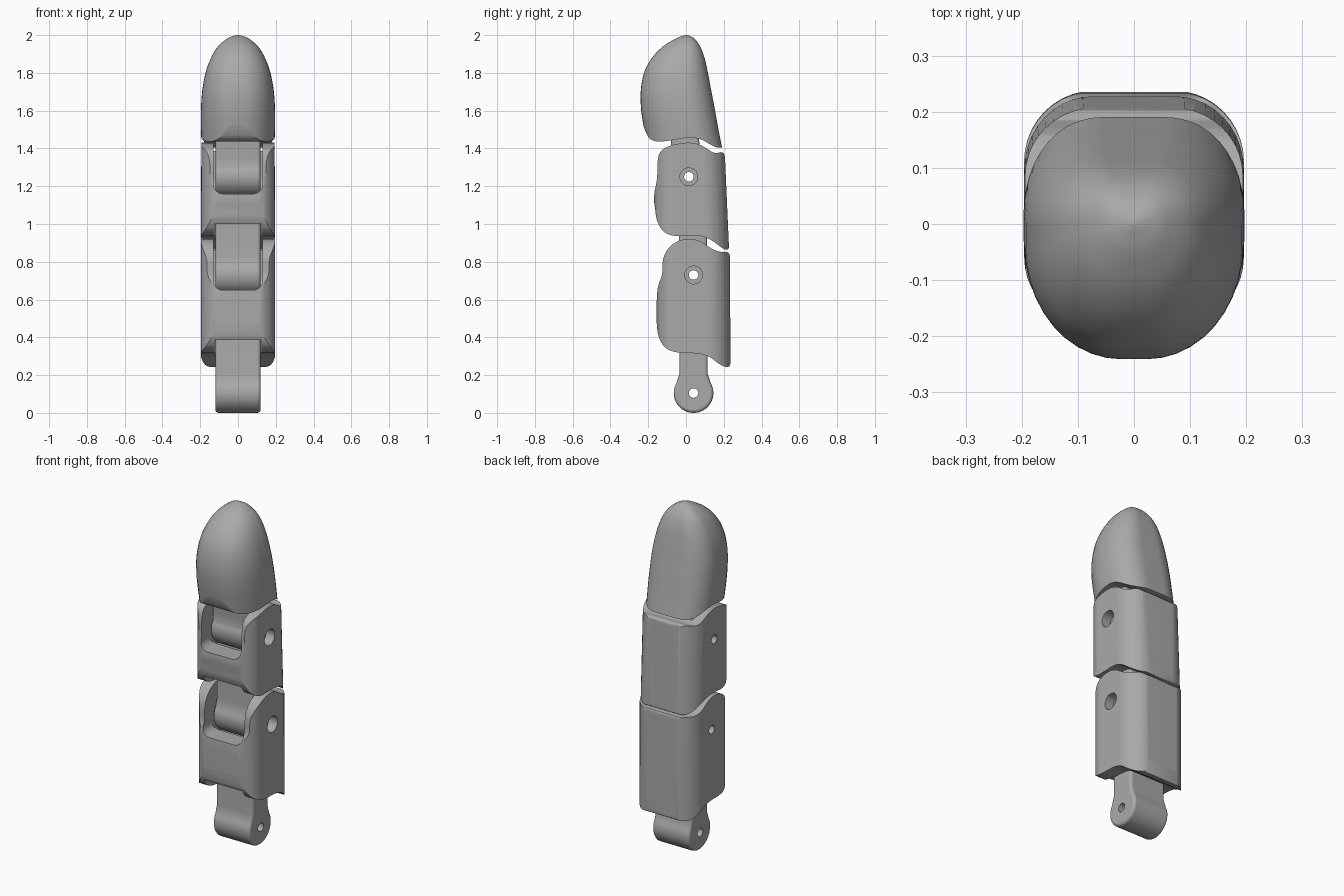
import bpy, bmesh, math
from mathutils import Vector

if "Cube" in bpy.data.objects:
    bpy.data.objects.remove(bpy.data.objects["Cube"])

grey = bpy.data.materials.new("plain_grey")
grey.use_nodes = True
grey.diffuse_color = (0.4, 0.4, 0.4, 1)
grey.node_tree.nodes["Principled BSDF"].inputs["Base Color"].default_value = (0.4, 0.4, 0.4, 1)


def skin(name, rings):
    """Bridge a stack of equal rings and cap both ends."""
    bm = bmesh.new()
    rows = [[bm.verts.new(p) for p in ring] for ring in rings]
    n = len(rows[0])
    for a, b in zip(rows, rows[1:]):
        for i in range(n):
            j = (i + 1) % n
            bm.faces.new((a[i], a[j], b[j], b[i]))
    bm.faces.new(rows[0])
    bm.faces.new(rows[-1])
    bmesh.ops.recalc_face_normals(bm, faces=bm.faces)
    mesh = bpy.data.meshes.new(name)
    bm.to_mesh(mesh)
    bm.free()
    mesh.materials.append(grey)
    ob = bpy.data.objects.new(name, mesh)
    bpy.context.collection.objects.link(ob)
    return ob


def prism(name, outline, x0, x1):
    """Side outline (y, z) pulled across x."""
    return skin(name, [[(x, y, z) for y, z in outline] for x in (x0, x1)])


def soften(pts, reach=0.02, rounds=2):
    """Cut corners of a closed outline, leaving long runs straight."""
    pts = [Vector(p) for p in pts]
    for _ in range(rounds):
        out = []
        for a, b in zip(pts, pts[1:] + pts[:1]):
            d = b - a
            step = d * min(0.25, reach / d.length)
            out += [a + step, b - step]
        pts, reach = out, reach / 3
    return pts


def ring(z, yf, yb, hw, front, back, steps=10):
    """Rounded section; front and back give corner size as shares of width and depth."""
    pts = []
    depth = yb - yf
    for sx, sy, (fx, fy) in ((1, 1, back), (-1, 1, back), (-1, -1, front), (1, -1, front)):
        rx, ry = hw * fx, depth * fy
        cx = sx * (hw - rx)
        cy = yb - ry if sy > 0 else yf + ry
        arc = [i / steps * math.pi / 2 for i in range(steps + 1)]
        if sx * sy < 0:
            arc.reverse()
        pts += [(cx + sx * rx * math.cos(a), cy + sy * ry * math.sin(a), z) for a in arc]
    return pts


def spline(rows, n=5):
    """Smooth curve through the rows."""
    out = []
    rows = [Vector(r) for r in rows]
    for i in range(len(rows) - 1):
        p0, p1, p2 = rows[max(i - 1, 0)], rows[i], rows[i + 1]
        p3 = rows[min(i + 2, len(rows) - 1)]
        for k in range(n):
            t = k / n
            out.append(0.5 * (2 * p1 + (p2 - p0) * t + (2 * p0 - 5 * p1 + 4 * p2 - p3) * t * t
                              + (3 * p1 - p0 - 3 * p2 + p3) * t ** 3))
    return out + [rows[-1]]


def circle(y, z, r, n=40):
    return [(y + r * math.cos(2 * math.pi * i / n), z + r * math.sin(2 * math.pi * i / n))
            for i in range(n)]


def apply_mod(ob, kind, **settings):
    mod = ob.modifiers.new(kind.lower(), kind)
    for key, value in settings.items():
        setattr(mod, key, value)
    bpy.context.view_layer.objects.active = ob
    bpy.ops.object.modifier_apply(modifier=mod.name)


def carve(ob, tool, operation="DIFFERENCE"):
    apply_mod(ob, "BOOLEAN", object=tool, operation=operation, solver="EXACT")
    bpy.data.objects.remove(tool)


def finish(ob):
    bpy.ops.object.select_all(action="DESELECT")
    ob.select_set(True)
    bpy.context.view_layer.objects.active = ob
    bpy.ops.object.shade_smooth_by_angle(angle=math.radians(32))
    ob.modifiers.new("even_shading", "WEIGHTED_NORMAL").keep_sharp = True


def lug(name, y, z, top, lean=0.0):
    """Round hinge eye with a shank that runs up into the part above."""
    r, half = 0.105, 0.075
    arc = [math.radians(a) for a in range(30, -211, -8)]
    pts = [(y + lean + half, top), (y + half + lean * 0.4, z + 0.10)]
    pts += [(y + r * math.cos(a), z + r * math.sin(a)) for a in arc]
    pts += [(y - half + lean * 0.4, z + 0.10), (y + lean - half, top)]
    ob = prism(name, pts, -0.12, 0.12)
    apply_mod(ob, "BEVEL", width=0.018, segments=4, angle_limit=math.radians(50))
    carve(ob, prism("pin_cutter", circle(y, z, 0.025), -0.3, 0.3))
    finish(ob)


def segment(name, rows, outline, hinge, slot_floor, arch):
    """Hollow-topped finger segment: tube trimmed by its side outline, then slotted."""
    y, z = hinge
    ob = skin(name, [ring(*row, front=(0.58, 0.28), back=(0.64, 0.32)) for row in rows])
    carve(ob, prism("side_cutter", soften(outline), -0.4, 0.4), "INTERSECT")
    # front slot with rounded lower corners
    w, c = 0.13, 0.05
    u = [(w, z + 0.5), (-w, z + 0.5)]
    for sx, start in ((-1, 180), (1, 270)):
        u += [(sx * (w - c) + c * math.cos(math.radians(start + a)),
               slot_floor + c + c * math.sin(math.radians(start + a))) for a in range(0, 91, 15)]
    carve(ob, skin("slot_cutter", [[(px, py, pz) for px, pz in u] for py in (-0.4, y)]))
    # round seat for the hinge eye, open at the top
    seat = [(y + 0.113 * math.cos(math.radians(a)), z + 0.113 * math.sin(math.radians(a)))
            for a in range(-180, 1, 6)]
    seat += [(y + 0.113, z + 0.5), (y - 0.113, z + 0.5)]
    carve(ob, prism("seat_cutter", seat, -0.1295, 0.1295))
    # pin hole, wider on one side
    carve(ob, prism("pin_cutter", circle(y, z, 0.025), -0.4, 0.4))
    carve(ob, prism("bore_cutter", circle(y, z, 0.047), 0.14, 0.4))
    # relief in front of the shank below
    box = [(-0.4, arch - 0.3), (-0.02, arch - 0.3), (-0.02, arch), (-0.4, arch)]
    carve(ob, prism("relief_cutter", box, -0.125, 0.125))
    finish(ob)


# lower segment
segment("lower_segment",
        [(0.15, -0.158, 0.238, 0.196), (1.0, -0.158, 0.236, 0.196)],
        [(0.235, 0.3), (0.233, 0.855), (0.18, 0.85), (0.13, 0.872), (0.085, 0.905), (0.035, 0.922),
         (-0.03, 0.917), (-0.085, 0.885), (-0.12, 0.83), (-0.125, 0.78), (-0.125, 0.73),
         (-0.147, 0.68), (-0.155, 0.62), (-0.155, 0.45), (-0.142, 0.39), (-0.11, 0.34),
         (-0.05, 0.318), (0.07, 0.315), (0.125, 0.298), (0.17, 0.262), (0.205, 0.243), (0.235, 0.243)],
        (0.04, 0.73), 0.65, 0.385)

# middle segment, leaning slightly forward
segment("middle_segment",
        [(0.8, -0.173, 0.231, 0.196), (1.5, -0.173, 0.202, 0.194)],
        [(0.226, 0.91), (0.205, 1.385), (0.15, 1.372), (0.11, 1.4), (0.065, 1.425), (0.0, 1.433),
         (-0.09, 1.415), (-0.14, 1.385), (-0.152, 1.33), (-0.152, 1.24), (-0.165, 1.18),
         (-0.171, 1.13), (-0.163, 1.08), (-0.157, 1.02), (-0.125, 0.96), (-0.07, 0.935),
         (0.07, 0.94), (0.125, 0.922), (0.17, 0.888), (0.205, 0.864), (0.228, 0.864)],
        (0.015, 1.25), 1.16, 1.0)

# fingertip: domed loft with a curved underside
tip_rows = spline([(1.36, -0.2, 0.2, 0.19), (1.5, -0.222, 0.172, 0.196), (1.6, -0.237, 0.154, 0.196),
                   (1.7, -0.24, 0.135, 0.19), (1.8, -0.222, 0.116, 0.172), (1.88, -0.18, 0.098, 0.143),
                   (1.94, -0.122, 0.075, 0.106), (1.98, -0.058, 0.046, 0.06), (1.995, -0.02, 0.022, 0.026),
                   (2.0, -0.002, 0.004, 0.003)])
tip = skin("fingertip", [ring(*row, front=(0.88, 0.52), back=(0.72, 0.36)) for row in tip_rows])
underside = [(-0.3, 1.75), (-0.235, 1.55), (-0.212, 1.48), (-0.19, 1.447), (-0.15, 1.434), (-0.08, 1.442),
             (0.02, 1.46), (0.08, 1.45), (0.13, 1.42), (0.165, 1.404), (0.19, 1.404), (0.3, 1.44),
             (0.3, 2.3), (-0.3, 2.3)]
carve(tip, prism("underside_cutter", soften(underside), -0.4, 0.4), "INTERSECT")
finish(tip)

# hinge lugs
lug("base_lug", 0.04, 0.105, 0.5)
lug("middle_lug", 0.04, 0.73, 1.07, -0.005)
lug("tip_lug", 0.015, 1.25, 1.55, -0.03)
